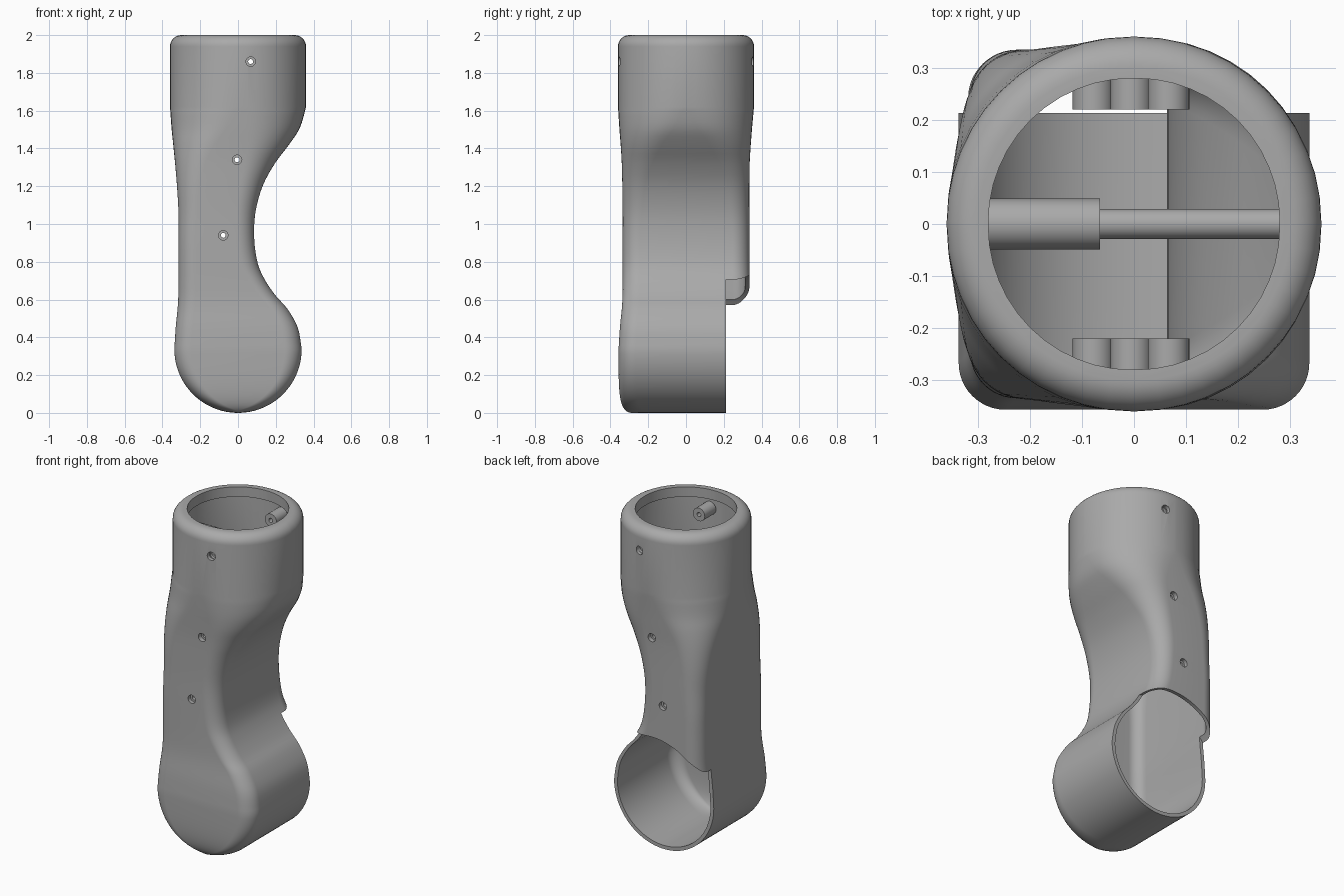
import bpy, bmesh, math
from mathutils import Matrix, Vector

if "Cube" in bpy.data.objects:
    bpy.data.objects.remove(bpy.data.objects["Cube"], do_unlink=True)

# Single grey material
grey = bpy.data.materials.new("plain_grey")
grey.use_nodes = True
grey.diffuse_color = (0.4, 0.4, 0.4, 1)
grey.node_tree.nodes["Principled BSDF"].inputs["Base Color"].default_value = (0.4, 0.4, 0.4, 1)

CUP = 0.337       # radius and centre height of the round lower end
WALL = 0.022
TOP_R = 0.36

# Silhouette keys going up: z, left x, right x, front y, back y, corner radius
KEYS = [
    (CUP, -.337, .337, -.357, .335, .09),
    (.45, -.33, .317, -.35, .335, .09),
    (.55, -.32, .262, -.34, .335, .09),
    (.62, -.316, .2, -.336, .335, .09),
    (.7, -.315, .145, -.335, .335, .09),
    (.79, -.315, .105, -.335, .335, .09),
    (.92, -.315, .086, -.335, .335, .09),
    (1.06, -.315, .092, -.335, .335, .1),
    (1.2, -.323, .13, -.337, .335, .12),
    (1.32, -.333, .195, -.34, .337, .16),
    (1.42, -.343, .27, -.346, .343, .22),
    (1.51, -.352, .328, -.353, .35, .29),
    (1.62, -.36, .36, -.36, .36, .35),
]


def catmull(a, b, c, d, t):
    return tuple(0.5 * (2 * q + (r - p) * t + (2 * p - 5 * q + 4 * r - s) * t * t
                        + (3 * q - p - 3 * r + s) * t ** 3)
                 for p, q, r, s in zip(a, b, c, d))


def round_row(z, r):
    return (z, -r, r, -r, r, r)


def body_rows(inset):
    """Cross-sections from the rounded bottom up to the collar."""
    rows = []
    steps = 20
    for i in range(steps):
        a = math.radians(2) + (math.pi / 2 - math.radians(2)) * i / steps
        w = (CUP - inset) * math.sin(a)
        front = -CUP - .02 + .07 * (1 - math.sin(a)) ** 2 + inset
        rows.append((CUP - (CUP - inset) * math.cos(a), -w, w, front, .335 - inset, .09 - inset))
    last = len(KEYS) - 1
    for i in range(last):
        pts = [KEYS[max(0, min(last, i + k))] for k in (-1, 0, 1, 2)]
        for j in range(4):
            z, l, r, f, b, c = catmull(*pts, j / 4)
            rows.append((z, l + inset, r - inset, f + inset, b - inset, c - inset))
    rows.append(round_row(KEYS[-1][0], TOP_R - inset))
    return rows


def section(row, n=12):
    """Rounded rectangle at one height."""
    z, l, r, f, b, c = row
    hw, hd = (r - l) / 2, (b - f) / 2
    rx, ry = min(c, hw * .985), min(c, hd * .985)
    pts = []
    for k, (sx, sy) in enumerate(((1, 1), (-1, 1), (-1, -1), (1, -1))):
        for i in range(n + 1):
            a = (k + i / n) * math.pi / 2
            pts.append(Vector(((l + r) / 2 + sx * (hw - rx) + rx * math.cos(a),
                               (f + b) / 2 + sy * (hd - ry) + ry * math.sin(a), z)))
    return pts


def finish(name, bm):
    bmesh.ops.recalc_face_normals(bm, faces=bm.faces)
    mesh = bpy.data.meshes.new(name)
    bm.to_mesh(mesh)
    bm.free()
    ob = bpy.data.objects.new(name, mesh)
    bpy.context.collection.objects.link(ob)
    mesh.materials.append(grey)
    return ob


def loft(name, rows):
    bm = bmesh.new()
    rings = [[bm.verts.new(p) for p in section(row)] for row in rows]
    for lo, hi in zip(rings, rings[1:]):
        for i in range(len(lo)):
            j = (i + 1) % len(lo)
            bm.faces.new((lo[i], lo[j], hi[j], hi[i]))
    bm.faces.new(rings[0])
    bm.faces.new(rings[-1])
    return finish(name, bm)


def rods(name, specs, segs=24):
    """Cylinders given as start point, end point and radius."""
    bm = bmesh.new()
    for start, end, rad in specs:
        s, e = Vector(start), Vector(end)
        turn = (e - s).to_track_quat('Z', 'Y').to_matrix().to_4x4()
        bmesh.ops.create_cone(bm, cap_ends=True, segments=segs, radius1=rad, radius2=rad,
                              depth=(e - s).length,
                              matrix=Matrix.Translation((s + e) / 2) @ turn)
    return finish(name, bm)


def combine(ob, tool, operation):
    mod = ob.modifiers.new(tool.name, 'BOOLEAN')
    mod.operation, mod.object, mod.solver = operation, tool, 'EXACT'
    bpy.context.view_layer.objects.active = ob
    bpy.ops.object.modifier_apply(modifier=mod.name)
    bpy.data.objects.remove(tool, do_unlink=True)


def smooth(ob):
    bpy.ops.object.select_all(action='DESELECT')
    ob.select_set(True)
    bpy.context.view_layer.objects.active = ob
    bpy.ops.object.shade_smooth_by_angle(angle=math.radians(35))


# Outer skin with a rounded collar edge
outer = body_rows(0)
fillet = .06
for i in range(9):
    a = math.pi / 2 * i / 8
    outer.append(round_row(2 - fillet + fillet * math.sin(a), TOP_R - fillet * (1 - math.cos(a))))
shell = loft("arm_shell", outer)

# Hollow interior, narrowing to a lip at the mouth
inner = body_rows(WALL)
inner += [round_row(1.92, TOP_R - WALL), round_row(1.94, .28), round_row(2.1, .28)]
combine(shell, loft("cavity", inner), 'DIFFERENCE')

# Open back of the cup with its curved clearance under the back wall
combine(shell, rods("back_opening", [((0, .213, CUP), (0, .6, CUP), .395)], 96), 'DIFFERENCE')

# Screw bosses, counterbores and pilot holes, front and back
screws = [(.067, 1.86), (-.005, 1.34), (-.078, .94)]


def screw_rods(name, near, far, rad):
    return rods(name, [((x, s * near, z), (x, s * far, z), rad)
                       for x, z in screws for s in (-1, 1)])


combine(shell, screw_rods("bosses", .22, .328, .04), 'UNION')
combine(shell, screw_rods("counterbores", .312, .45, .025), 'DIFFERENCE')
combine(shell, screw_rods("pilot_holes", .19, .45, .013), 'DIFFERENCE')
smooth(shell)

# Cross pin and its sleeve inside the collar
PIN_Z = 1.79
smooth(rods("cross_pin", [((-.08, 0, PIN_Z), (.345, 0, PIN_Z), .029)]))
smooth(rods("pin_sleeve", [((-.345, 0, PIN_Z), (-.065, 0, PIN_Z), .049)]))
